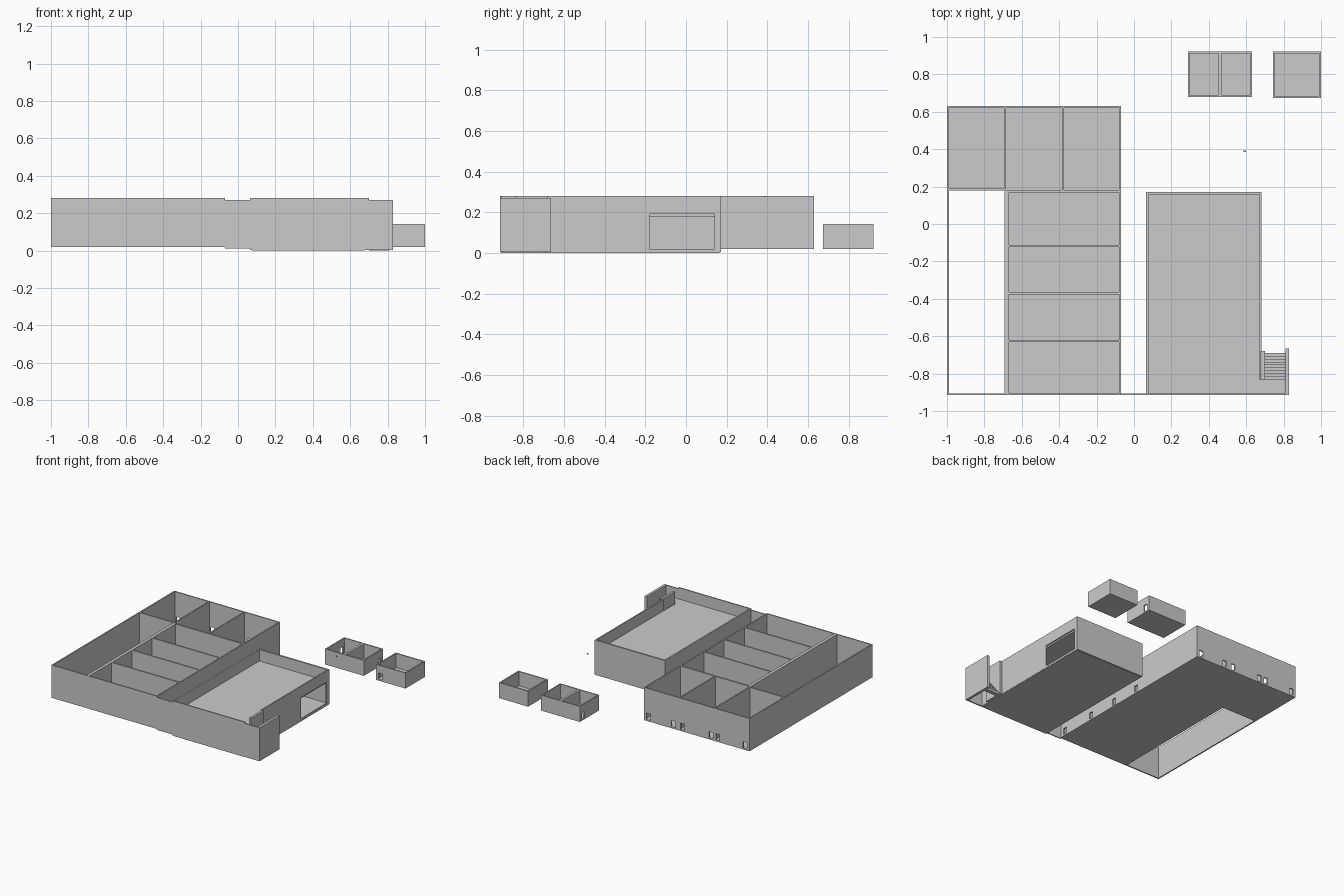
import bpy, bmesh
from mathutils import Matrix, Vector

if "Cube" in bpy.data.objects:
    bpy.data.objects.remove(bpy.data.objects["Cube"])


def boxes(name, blocks):
    """One object from blocks given as (x0, x1, y0, y1, z0, z1)."""
    bm = bmesh.new()
    for x0, x1, y0, y1, z0, z1 in blocks:
        size = Matrix.Diagonal((x1 - x0, y1 - y0, z1 - z0, 1))
        mid = Matrix.Translation(Vector((x0 + x1, y0 + y1, z0 + z1)) / 2)
        bmesh.ops.create_cube(bm, size=1, matrix=mid @ size)
    mesh = bpy.data.meshes.new(name)
    bm.to_mesh(mesh)
    bm.free()
    ob = bpy.data.objects.new(name, mesh)
    bpy.context.collection.objects.link(ob)
    return ob


def wall(name, axis, a, b, c0, c1, z0, z1, holes=()):
    """Straight wall along an axis; holes are (start, end, low, high)."""
    parts = []
    pos = a
    for s, e, lo, hi in sorted(holes):
        parts += [(pos, s, z0, z1), (s, e, z0, lo), (s, e, hi, z1)]
        pos = e
    parts.append((pos, b, z0, z1))
    parts = [p for p in parts if p[1] - p[0] > 1e-5 and p[3] - p[2] > 1e-5]
    if axis == 'X':
        return boxes(name, [(s, e, c0, c1, l, h) for s, e, l, h in parts])
    return boxes(name, [(c0, c1, s, e, l, h) for s, e, l, h in parts])


def doors(centres, low=0.032, high=0.082, width=0.034):
    return [(c - width / 2, c + width / 2, low, high) for c in centres]


T = 0.01            # wall thickness
LOW, TOP = 0.02, 0.28

# Left block: outer walls
wall("left_outer_wall", 'Y', -0.915, 0.63, -1.0, -1.0 + T, LOW, TOP)
wall("left_front_wall", 'X', -1.0 + T, -0.07, -0.915, -0.905, LOW, TOP)
wall("back_outer_wall", 'X', -1.0 + T, -0.07, 0.62, 0.63, LOW, TOP,
     doors([-0.11, -0.33, -0.41, -0.66, -0.72, -0.96]))
wall("left_block_right_wall", 'Y', -0.905, 0.62, -0.08, -0.07, LOW, TOP,
     doors([-0.86, -0.57, -0.31, -0.06]))

# Left block: floors (the long yard on the left stays open)
boxes("left_block_floor", [(-0.69, -0.08, -0.905, 0.18, LOW, 0.03),
                           (-0.99, -0.08, 0.18, 0.62, LOW, 0.03)])

# Left block: room dividers
wall("yard_wall", 'Y', -0.905, 0.18, -0.692, -0.668, LOW, TOP)
wall("yard_back_wall", 'X', -0.99, -0.692, 0.18, 0.192, LOW, TOP)
wall("back_rooms_wall", 'X', -0.692, -0.08, 0.168, 0.182, LOW, TOP)
for i, y in enumerate((-0.625, -0.37, -0.117)):
    wall(f"room_divider_{i}", 'X', -0.668, -0.08, y - 0.006, y + 0.006, LOW, TOP)
for i, x in enumerate((-0.69, -0.38)):
    wall(f"back_divider_{i}", 'Y', 0.182, 0.62, x - 0.005, x + 0.005, LOW, TOP)

# Right block: connecting front wall, base, raised floor and walls
wall("link_front_wall", 'X', -0.07, 0.065, -0.915, -0.907, 0.012, 0.27)
boxes("right_base_slab", [(0.075, 0.68, -0.91, 0.165, 0.0, 0.014)])
boxes("right_raised_floor", [(0.077, 0.672, -0.905, 0.158, 0.178, 0.19)])
wall("right_front_wall", 'X', 0.065, 0.70, -0.915, -0.905, 0.004, TOP)
wall("right_left_wall", 'Y', -0.905, 0.172, 0.065, 0.077, 0.004, TOP)
wall("right_back_wall", 'X', 0.077, 0.682, 0.158, 0.172, 0.004, TOP)
wall("right_side_wall", 'Y', -0.685, 0.158, 0.672, 0.682, 0.004, TOP,
     [(-0.18, 0.14, 0.02, 0.19)])

# Stair tower: side walls, landing and steps climbing to the raised floor
wall("stair_inner_wall", 'Y', -0.835, -0.68, 0.682, 0.70, 0.004, TOP)
wall("stair_front_wall", 'X', 0.70, 0.83, -0.915, -0.905, 0.004, 0.27)
wall("stair_outer_wall", 'Y', -0.905, -0.665, 0.81, 0.83, 0.004, 0.27)
boxes("stair_landing", [(0.672, 0.81, -0.905, -0.83, 0.178, 0.19)])
wall("landing_lower_wall", 'Y', -0.905, -0.835, 0.672, 0.682, 0.004, 0.178)
steps, run, rise = 9, 0.14 / 9, 0.19 / 10
boxes("stair_steps", [(0.70, 0.81, -0.69 - (i + 1) * run, -0.69 - i * run,
                       max(0.0, (i - 1) * rise), (i + 1) * rise)
                      for i in range(steps)])


# Small sheds: floor, four walls, optional divider
def shed(name, x0, x1, y0, y1, front=(), left=(), right=()):
    z0, z1 = 0.02, 0.143
    boxes(name + "_floor", [(x0 + T, x1 - T, y0 + T, y1 - T, z0, z0 + 0.01)])
    wall(name + "_front", 'X', x0, x1, y0, y0 + T, z0, z1, doors(front))
    wall(name + "_back", 'X', x0, x1, y1 - T, y1, z0, z1)
    wall(name + "_left", 'Y', y0 + T, y1 - T, x0, x0 + T, z0, z1, doors(left))
    wall(name + "_right", 'Y', y0 + T, y1 - T, x1 - T, x1, z0, z1, doors(right))


shed("double_shed", 0.288, 0.63, 0.68, 0.922, left=[0.88], right=[0.88])
wall("double_shed_divider", 'Y', 0.69, 0.912, 0.45, 0.468, 0.02, 0.143)
shed("single_shed", 0.742, 1.0, 0.675, 0.922, front=[0.78])

# Tiny floating marker behind the right block
boxes("marker", [(0.586, 0.598, 0.385, 0.393, 0.274, 0.28)])
